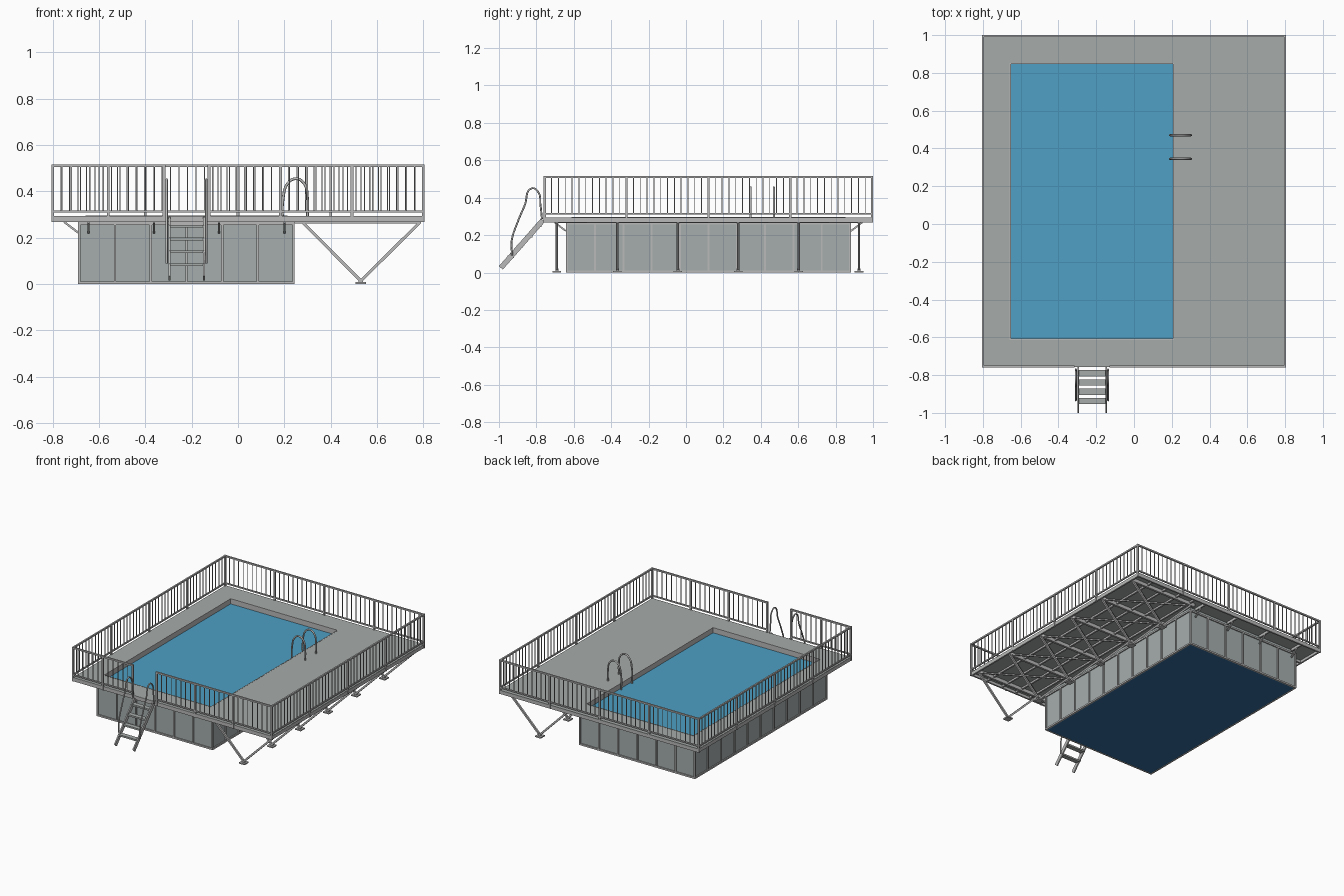
import bpy, bmesh
from mathutils import Vector, Matrix

cube = bpy.data.objects.get("Cube")
if cube:
    bpy.data.objects.remove(cube, do_unlink=True)


def material(name, rgb):
    m = bpy.data.materials.new(name)
    m.use_nodes = True
    m.diffuse_color = (*rgb, 1)
    bsdf = m.node_tree.nodes["Principled BSDF"]
    bsdf.inputs["Base Color"].default_value = (*rgb, 1)
    bsdf.inputs["Roughness"].default_value = 0.6
    return m


DECK = material("deck grey", (0.38, 0.41, 0.40))
WALL = material("wall grey", (0.38, 0.42, 0.42))
STEEL = material("light steel", (0.48, 0.49, 0.48))
WATER = material("water blue", (0.077, 0.352, 0.56))
LINER = material("liner blue", (0.035, 0.15, 0.34))


class Part:
    """Collects boxes and beams into one named mesh."""

    def __init__(self, name, mat):
        self.name, self.mat, self.bm = name, mat, bmesh.new()

    def box(self, x0, x1, y0, y1, z0, z1):
        mid = Vector((x0 + x1, y0 + y1, z0 + z1)) / 2
        size = Matrix.Diagonal((x1 - x0, y1 - y0, z1 - z0, 1))
        bmesh.ops.create_cube(self.bm, size=1, matrix=Matrix.Translation(mid) @ size)

    def beam(self, a, b, w, h=None):
        a, b = Vector(a), Vector(b)
        d = b - a
        turn = d.to_track_quat('Z', 'Y').to_matrix().to_4x4()
        size = Matrix.Diagonal((w, h or w, d.length, 1))
        bmesh.ops.create_cube(self.bm, size=1,
                              matrix=Matrix.Translation((a + b) / 2) @ turn @ size)

    def ring(self, x0, x1, y0, y1, z0, z1, t):
        """Rectangular frame, growing inward by t."""
        self.box(x0, x1, y0, y0 + t, z0, z1)
        self.box(x0, x1, y1 - t, y1, z0, z1)
        self.box(x0, x0 + t, y0 + t, y1 - t, z0, z1)
        self.box(x1 - t, x1, y0 + t, y1 - t, z0, z1)

    def done(self):
        me = bpy.data.meshes.new(self.name)
        self.bm.to_mesh(me)
        self.bm.free()
        me.materials.append(self.mat)
        ob = bpy.data.objects.new(self.name, me)
        bpy.context.collection.objects.link(ob)
        return ob


def tube(name, points, radius):
    cu = bpy.data.curves.new(name, 'CURVE')
    cu.dimensions = '3D'
    cu.bevel_depth, cu.bevel_resolution = radius, 2
    cu.resolution_u, cu.use_fill_caps = 8, True
    sp = cu.splines.new('BEZIER')
    sp.bezier_points.add(len(points) - 1)
    for bp, co in zip(sp.bezier_points, points):
        bp.co = co
        bp.handle_left_type = bp.handle_right_type = 'AUTO'
    cu.materials.append(STEEL)
    bpy.context.collection.objects.link(bpy.data.objects.new(name, cu))


def spread(a, b, n):
    return [a + (b - a) * i / n for i in range(n + 1)]


# Main extents: deck, pool opening, pool tank
DX, DY0, DY1, TOP, LOW = 0.80, -0.755, 1.0, 0.295, 0.268
HX0, HX1, HY0, HY1 = -0.655, 0.21, -0.61, 0.85
PX0, PX1, PY0, PY1 = -0.69, 0.245, -0.642, 0.882

# Deck plates around the opening
deck = Part("deck", DECK)
plate = TOP - 0.008
deck.box(-DX, HX0, DY0, DY1, plate, TOP)
deck.box(HX1, DX, DY0, DY1, plate, TOP)
deck.box(HX0, HX1, DY0, HY0, plate, TOP)
deck.box(HX0, HX1, HY1, DY1, plate, TOP)
deck.done()

edge = Part("deck_edge_frame", STEEL)
edge.ring(-DX - 0.002, DX + 0.002, DY0 - 0.002, DY1, LOW, TOP - 0.001, 0.012)
edge.done()
coping = Part("pool_coping", STEEL)
coping.ring(HX0 - 0.003, HX1 + 0.003, HY0 - 0.003, HY1 + 0.003, 0.25, TOP + 0.001, 0.006)
coping.done()

# Pool tank, water and floor
wall = Part("pool_walls", WALL)
wall.ring(PX0 + 0.008, PX1 - 0.008, PY0 + 0.008, PY1 - 0.008, 0.002, plate, 0.02)
wall.done()
water = Part("water", WATER)
water.box(PX0 + 0.028, PX1 - 0.028, PY0 + 0.028, PY1 - 0.028, 0.25, 0.258)
water.done()
floor = Part("pool_floor", LINER)
floor.box(PX0 + 0.012, PX1 - 0.012, PY0 + 0.012, PY1 - 0.012, 0.001, 0.008)
floor.done()

# Wall ribs with top and bottom rails
ribs = Part("wall_ribs", STEEL)
ribs.ring(PX0, PX1, PY0, PY1, 0, 0.012, 0.012)
ribs.ring(PX0, PX1, PY0, PY1, 0.256, LOW, 0.012)
R = 0.005
for x in spread(PX0 + R, PX1 - R, 6):
    for y in (PY0, PY1 - 0.01):
        ribs.box(x - R, x + R, y, y + 0.01, 0.01, LOW)
for y in spread(PY0 + R, PY1 - R, 10)[1:-1]:
    for x in (PX0, PX1 - 0.01):
        ribs.box(x, x + 0.01, y - R, y + R, 0.01, LOW)
ribs.done()

# Short diagonal brackets under the narrow deck sides
brackets = Part("deck_brackets", STEEL)
for x in spread(-0.645, 0.2, 3):
    for y, s in ((PY0, -1), (PY1, 1)):
        brackets.beam((x, y, 0.222), (x, y + s * 0.06, LOW), 0.009)
        brackets.box(x - R, x + R, *sorted((y, y + s * 0.1)), LOW, plate)
for y in spread(-0.56, 0.8, 5):
    brackets.beam((PX0, y, 0.222), (PX0 - 0.06, y, LOW), 0.009)
    brackets.box(-DX + 0.01, PX0, y - R, y + R, LOW, plate)
brackets.done()

# Wide side: V supports, joists and cross bracing
supports = Part("v_supports", STEEL)
joists = Part("deck_joists", STEEL)
feet = Part("support_feet", STEEL)
rows = spread(-0.69, 0.925, 5)
for y in rows:
    for x in (0.28, 0.785):
        supports.beam((x, y, 0.266), (0.53, y, 0.014), 0.013)
    joists.box(PX1, DX - 0.01, y - 0.008, y + 0.008, 0.262, plate)
    feet.box(0.507, 0.553, y - 0.023, y + 0.023, 0, 0.009)
    feet.box(0.52, 0.54, y - 0.008, y + 0.008, 0.009, 0.022)
for x in (0.29, 0.41, 0.53, 0.66):
    joists.box(x - 0.006, x + 0.006, DY0 + 0.01, DY1 - 0.012, 0.274, plate)
for y0, y1 in zip(rows, rows[1:]):
    joists.beam((0.26, y0, 0.27), (0.78, y1, 0.27), 0.009)
    joists.beam((0.78, y0, 0.27), (0.26, y1, 0.27), 0.009)
for p in (supports, joists, feet):
    p.done()


# Railings: posts, two rails, and thin bars in each bay
def railing(name, posts, place):
    part = Part(name, STEEL)
    a, b = posts[0], posts[-1]
    for t in posts:
        part.beam(place(t, LOW), place(t, 0.517), 0.012)
    part.beam(place(a, 0.511), place(b, 0.511), 0.011)
    part.beam(place(a, 0.314), place(b, 0.314), 0.009)
    for p, q in zip(posts, posts[1:]):
        n = round((q - p) / 0.037)
        for t in spread(p, q, n)[1:-1]:
            part.beam(place(t, 0.314), place(t, 0.511), 0.0045)
    part.done()


railing("front_railing_short", [-0.8, -0.56, -0.32], lambda t, z: (t, DY0, z))
railing("front_railing_long", spread(-0.125, 0.8, 3), lambda t, z: (t, DY0, z))
railing("back_railing", spread(-0.8, 0.8, 4), lambda t, z: (t, DY1 - 0.005, z))
railing("left_railing", spread(DY0, DY1 - 0.005, 4), lambda t, z: (DX, t, z))
railing("right_railing", spread(DY0, DY1 - 0.005, 4), lambda t, z: (-DX, t, z))

# Entry ladder
ladder = Part("entry_ladder", STEEL)
LX0, LX1 = -0.295, -0.147
for x in (LX0, LX1):
    ladder.beam((x, -0.765, 0.28), (x, -0.99, 0.025), 0.009, 0.028)
ladder.done()
treads = Part("ladder_treads", DECK)
for y in spread(-0.79, -0.937, 3):
    z = 0.25 + (y + 0.79) * 1.13
    treads.box(LX0, LX1, y - 0.017, y + 0.017, z - 0.006, z + 0.006)
treads.done()

# Curved ladder handrails
rail_path = [(-0.93, 0.09), (-0.932, 0.17), (-0.90, 0.27), (-0.862, 0.36),
             (-0.825, 0.45), (-0.79, 0.43), (-0.778, 0.36), (-0.77, 0.285)]
for name, x in (("right", -0.308), ("left", -0.137)):
    tube(name + "_ladder_handrail", [(x, y, z) for y, z in rail_path], 0.005)

# Pool grab rails
grab_path = [(0.193, 0.24), (0.195, 0.37), (0.215, 0.435), (0.25, 0.455),
             (0.285, 0.435), (0.3, 0.37), (0.3, 0.29)]
for name, y in (("front", 0.345), ("back", 0.47)):
    tube(name + "_grab_rail", [(x, y, z) for x, z in grab_path], 0.006)
